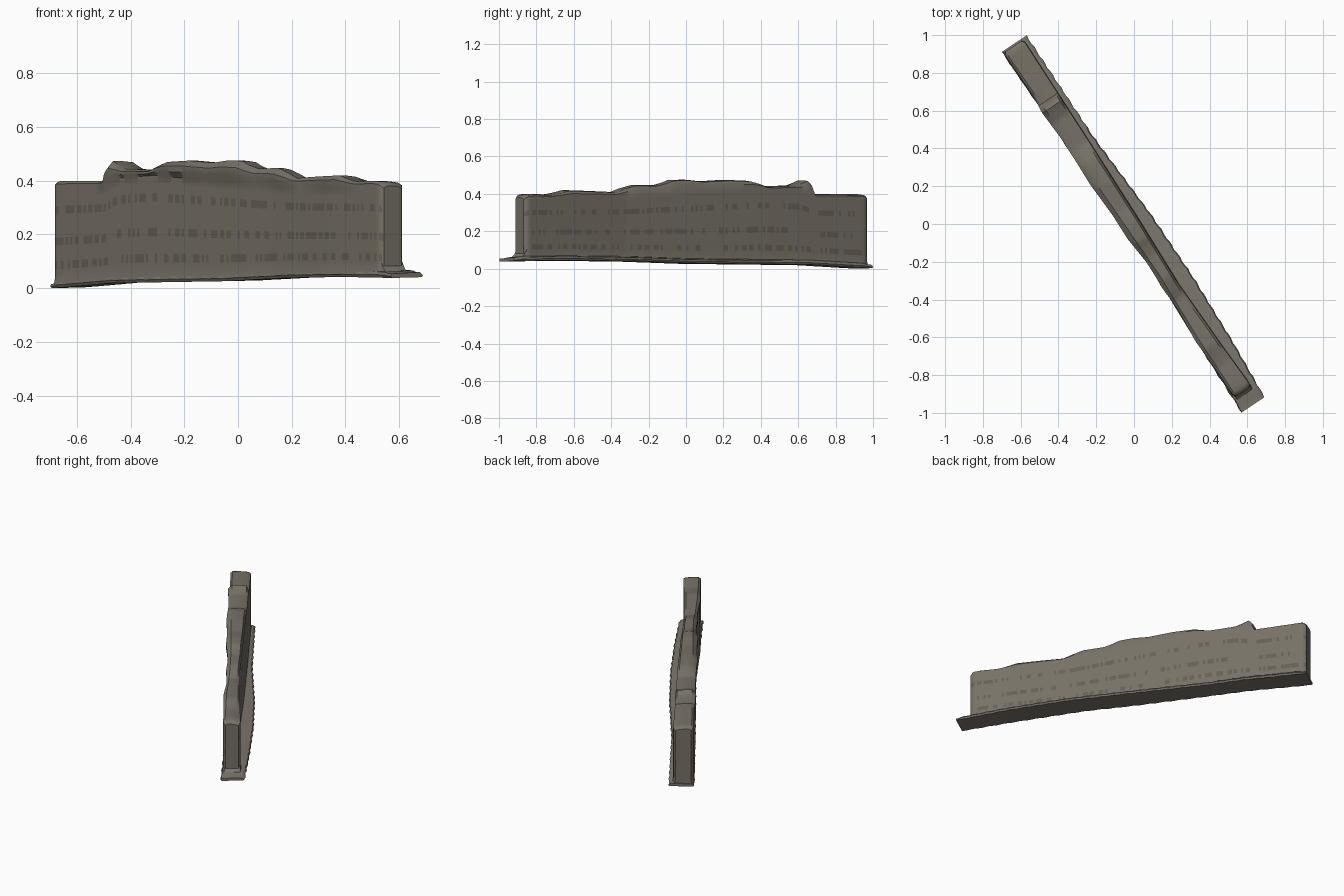
import bpy, bmesh, math, random

if "Cube" in bpy.data.objects:
    bpy.data.objects.remove(bpy.data.objects["Cube"])

random.seed(4)
D = (0.555, -0.832)    # direction along the wall
N = (0.832, 0.555)     # direction across it, towards the back


def curve(pts, s):
    """Piecewise linear profile lookup."""
    if s <= pts[0][0]:
        return pts[0][1]
    for (a, u), (b, v) in zip(pts, pts[1:]):
        if s <= b:
            return u + (v - u) * (s - a) / (b - a)
    return pts[-1][1]


def place(s, t, z):
    return (D[0] * s + N[0] * t, D[1] * s + N[1] * t, z)


def material(name, rgb):
    m = bpy.data.materials.new(name)
    m.diffuse_color = (*rgb, 1)
    m.use_nodes = True
    m.node_tree.nodes["Principled BSDF"].inputs["Base Color"].default_value = m.diffuse_color
    return m


def loft(name, stations, section, mats, pick=None):
    """Skin closed cross-sections along the wall and cap both ends."""
    bm = bmesh.new()
    rings = [[bm.verts.new(place(*p)) for p in section(s)] for s in stations]
    n = len(rings[0])
    for i in range(len(rings) - 1):
        for k in range(n):
            j = (k + 1) % n
            f = bm.faces.new((rings[i][k], rings[i][j], rings[i + 1][j], rings[i + 1][k]))
            if pick:
                f.material_index = pick(i, k)
    bm.faces.new(rings[0])
    bm.faces.new(list(reversed(rings[-1])))
    bmesh.ops.recalc_face_normals(bm, faces=bm.faces)
    mesh = bpy.data.meshes.new(name)
    bm.to_mesh(mesh)
    bm.free()
    ob = bpy.data.objects.new(name, mesh)
    bpy.context.collection.objects.link(ob)
    for m in mats:
        mesh.materials.append(m)
    bpy.ops.object.select_all(action='DESELECT')
    ob.select_set(True)
    bpy.context.view_layer.objects.active = ob
    bpy.ops.object.shade_smooth_by_angle(angle=math.radians(35))
    return ob


# Profiles along the length
TOP = [(-1.14, .398), (-.80, .40), (-.785, .45), (-.76, .474), (-.73, .462), (-.68, .445),
       (-.50, .44), (-.46, .455), (-.40, .47), (-.26, .475), (-.10, .467), (0, .476),
       (.09, .474), (.13, .46), (.19, .446), (.33, .447), (.40, .43), (.46, .41),
       (.62, .416), (.76, .42), (.83, .405), (.88, .397), (1.0, .40), (1.06, .395)]
LIP = [(-1.14, .365), (-.8, .37), (-.7, .41), (-.47, .42), (-.2, .405), (.1, .39),
       (.35, .375), (.5, .37), (1.06, .365)]
FRONT = [(-1.14, -.072), (-.3, -.06), (.3, -.05), (.7, -.066), (1.06, -.068)]
BACK = [(-1.14, .054), (-.5, .044), (0, .034), (.4, .02), (.8, .03), (1.06, .04)]
BOTTOM = [(-1.148, 0), (-1.05, .004), (-.75, .019), (0, .026), (.4, .038), (.8, .042), (1.148, .038)]
BULGE = [(-.85, 0), (-.76, .012), (-.6, .006), (-.45, .01), (-.3, .017), (-.1, .012),
         (.05, .018), (.2, .006), (.36, .012), (.5, 0), (.7, .008), (.9, 0)]
SLAB_FRONT = [(-1.148, -.077), (-.4, -.068), (.3, -.055), (.8, -.072), (1.148, -.08)]
SLAB_BACK = [(-1.148, .08), (-.5, .078), (0, .103), (.4, .105), (.8, .09), (1.148, .066)]

ROWS = 12
S0, S1 = -1.138, 1.06


def wall_section(s):
    # ends are pulled in a little to round the corners
    e = max(0, .018 - min(s - S0, S1 - s)) * .8
    f, b = curve(FRONT, s) + e, curve(BACK, s) - e
    top, lip, low = curve(TOP, s) - e, curve(LIP, s) - e, curve(BOTTOM, s) + .01
    bulge = curve(BULGE, s)
    foot = .006
    rise = [low + (lip - low) * k / ROWS for k in range(ROWS + 1)]
    up = [(s, f - (foot if k == 0 else 0), z) for k, z in enumerate(rise)]
    m = (top - lip)
    cap = [(s, f - bulge, lip + m * .35), (s, f - bulge, top - m * .3), (s, f + .012, top),
           (s, (f + b) / 2, top + .0), (s, b - .012, top - .004), (s, b, top - m * .35)]
    down = [(s, b + (foot if k == 0 else 0), z) for k, z in reversed(list(enumerate(rise)))]
    return up + cap + down


stations = [S0 + (S1 - S0) * i / 150 for i in range(151)]
stations = sorted(stations + [S0 + .006, S1 - .006])
stone = material("stone", (.185, .168, .135))
stain = material("stained_stone", (.135, .12, .095))
slab_mat = material("ground_stone", (.20, .18, .15))


def weathering(i, k):
    # broken dark courses on both long faces
    total = 2 * (ROWS + 1) + 6
    row = k if k < ROWS else total - 2 - k
    return 1 if 0 <= row < ROWS and row in (2, 5, 9) and random.random() < .5 else 0


loft("ruined_wall", stations, wall_section, [stone, stain], weathering)


# Ground slab, wider behind the wall and past its lower end
def slab_section(s):
    z = curve(BOTTOM, s)
    f, b = curve(SLAB_FRONT, s), curve(SLAB_BACK, s)
    f += .003 * math.sin(s * 60)
    b += .003 * math.sin(s * 75)
    h = .022 if abs(s) < 1.1 else .016
    return [(s, f + .006, z), (s, f, z + h * .5), (s, f + .005, z + h),
            (s, curve(BACK, s) + .01, z + h + .006), (s, b - .006, z + h), (s, b, z + h * .6),
            (s, b - .005, z + .003)]


loft("ground_slab", [-1.146 + 2.292 * i / 90 for i in range(91)], slab_section, [slab_mat])

# Fillet where the lower wall end meets the slab
def fillet_section(s):
    u = (s - 1.045) / .055
    z = .055 + .05 * (1 - u) ** 2
    return [(s, -.064, .045), (s, -.06, z), (s, .036, z), (s, .042, .045)]


loft("end_fillet", [1.045 + .055 * i / 6 for i in range(7)], fillet_section, [slab_mat])
